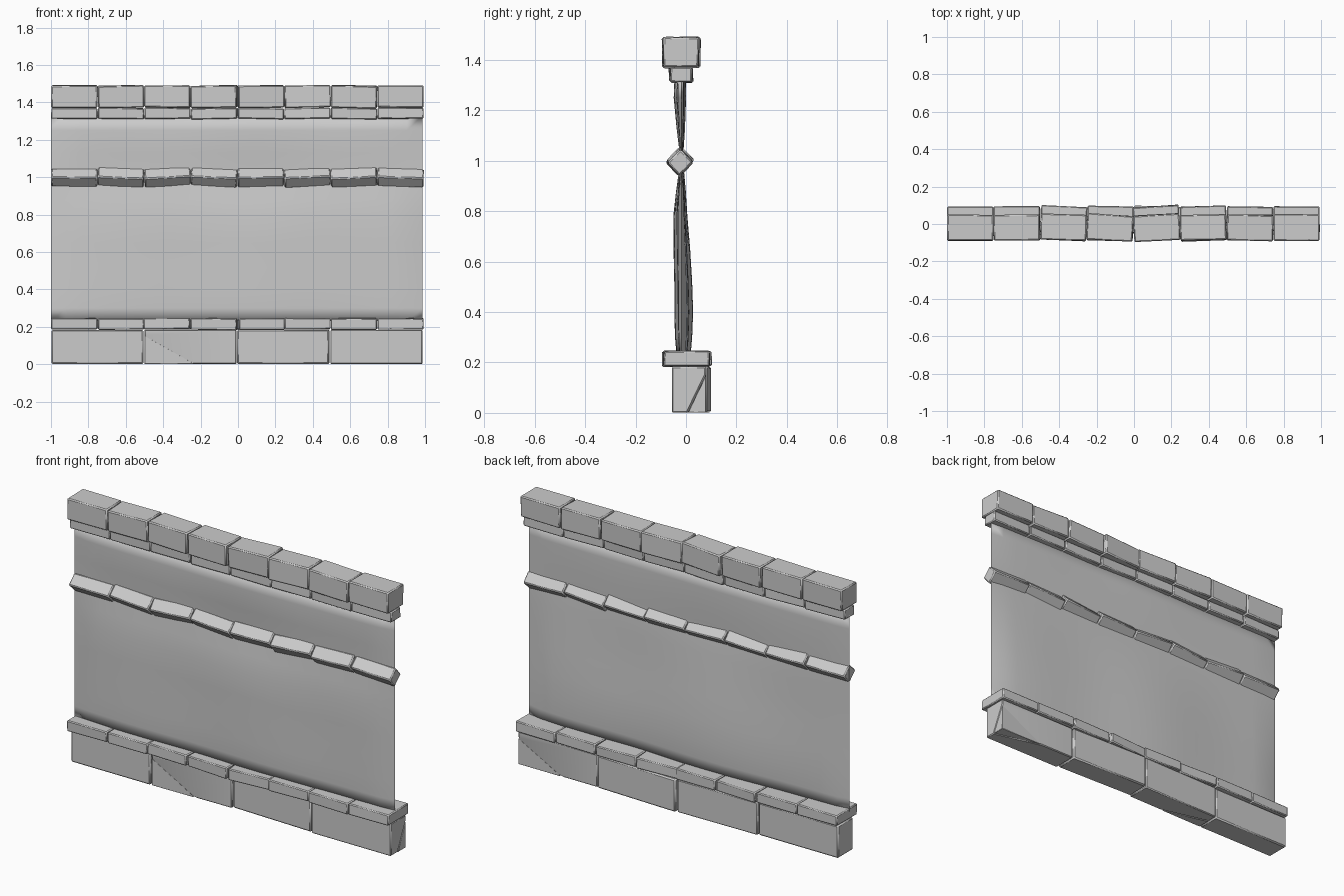
import bpy, bmesh, math, random
from mathutils import Matrix, Vector

if "Cube" in bpy.data.objects:
    bpy.data.objects.remove(bpy.data.objects["Cube"])

random.seed(4)


def finish(bm, name, bevel=0.0, angle=60):
    bmesh.ops.recalc_face_normals(bm, faces=bm.faces[:])
    me = bpy.data.meshes.new(name)
    bm.to_mesh(me)
    bm.free()
    ob = bpy.data.objects.new(name, me)
    bpy.context.collection.objects.link(ob)
    if bevel:
        mod = ob.modifiers.new("worn_edges", 'BEVEL')
        mod.width = bevel
        mod.segments = 1
        mod.limit_method = 'ANGLE'
    bpy.ops.object.select_all(action='DESELECT')
    ob.select_set(True)
    bpy.context.view_layer.objects.active = ob
    bpy.ops.object.shade_smooth_by_angle(angle=math.radians(angle))
    return ob


def block_mesh(bm, size, centre, yaw=0, roll=0, twist=0):
    m = (Matrix.Translation(centre) @ Matrix.Rotation(yaw, 4, 'Z')
         @ Matrix.Rotation(-roll, 4, 'Y') @ Matrix.Rotation(twist, 4, 'X')
         @ Matrix.Diagonal((*size, 1)))
    bmesh.ops.create_cube(bm, size=1, matrix=m)


def row(name, depth, height, y, z, yaws, rolls, twist=0, bevel=0.006):
    n = len(yaws)
    pitch = 1.994 / n
    for i in range(n):
        bm = bmesh.new()
        block_mesh(bm, (pitch - 0.003, depth, height),
                   Vector((-1 + pitch * (i + 0.5), y, z)), yaws[i], rolls[i],
                   twist + 0.02 * math.sin(i * 2.3))
        for v in bm.verts:  # hand-cut irregularity
            v.co.y += random.uniform(-.003, .003)
            v.co.z += random.uniform(-.002, .002)
        finish(bm, f"{name}_{i + 1}", bevel)


# Capping stones, string course, diamond rail and plinth ledge
row("cap_stone", 0.138, 0.119, -0.019, 1.431,
    [0, .01, -.03, -.06, .05, .03, -.01, 0], [0, .02, 0, .02, 0, .025, -.02, 0])
row("string_course", 0.086, 0.058, -0.020, 1.341,
    [0, .02, 0, -.03, .03, 0, .02, 0], [-.01, -.02, 0, .01, -.02, .01, -.01, 0], bevel=0.005)
row("diamond_rail", 0.073, 0.073, -0.024, 0.998,
    [0, -.03, .04, -.03, .02, .04, -.03, 0],
    [0, -.04, .05, -.05, .01, .05, .04, -.03], twist=math.pi / 4)
row("plinth_ledge", 0.183, 0.06, 0.003, 0.215,
    [0, .01, -.05, -.03, .07, .02, -.01, 0], [0, .01, 0, -.01, 0, 0, 0, 0], bevel=0.005)

# Plinth blocks, two of them with a cracked-off corner wedge
for i in range(4):
    cx, cy = -1 + 0.497 * (i + 0.5), (0.012, 0.02, 0.024, 0.011)[i]
    size, centre = (0.492, 0.135, 0.183), Vector((cx, cy, 0.0925))
    yaw = (0.0, 0.012, -0.03, 0.0)[i]
    if i % 2 == 0:
        bm = bmesh.new()
        block_mesh(bm, size, centre, yaw)
        finish(bm, f"plinth_block_{i + 1}", 0.007)
        continue
    s = 1 if i == 3 else -1
    end, face = cx + s * 0.246, cy + s * 0.0675
    a = Vector((end, face, 0.15))
    b = Vector((end, face - s * 0.065, 0.015))
    c = Vector((end - s * 0.26, face, 0.01))
    no = (b - a).cross(c - a).normalized()
    if no.dot(Vector((s, s, -1))) < 0:
        no = -no
    for part, side in (("block", -1), ("wedge", 1)):
        bm = bmesh.new()
        block_mesh(bm, size, centre, yaw)
        res = bmesh.ops.bisect_plane(bm, geom=bm.verts[:] + bm.edges[:] + bm.faces[:],
                                     plane_co=a + no * side * 0.001, plane_no=no,
                                     clear_outer=side < 0, clear_inner=side > 0)
        cut = [g for g in res["geom_cut"] if isinstance(g, bmesh.types.BMEdge)]
        bmesh.ops.contextual_create(bm, geom=cut)
        finish(bm, f"plinth_{part}_{i + 1}", 0.005 if side < 0 else 0.002, 40)

# Uneven plaster panel: (z, front y, back y), rippled along x, both faces
# meeting in one straight vertical edge at each end
profile = [(0.23, -.034, .004), (0.30, -.040, .010), (0.40, -.043, .014), (0.52, -.043, .010),
           (0.65, -.046, .002), (0.78, -.048, -.004), (0.88, -.038, -.006), (0.95, -.029, -.009),
           (1.00, -.024, -.012), (1.05, -.027, -.010), (1.13, -.036, -.006),
           (1.25, -.046, -.004), (1.33, -.042, -.006)]
bm = bmesh.new()
nx, n = 24, len(profile)
edge_y = -0.018
sides = []
for col in (1, 2):
    cols = []
    for k in range(nx + 1):
        x = -1 + 1.986 * k / nx
        swell = math.sin(math.pi * k / nx) ** 0.4 if 0 < k < nx else 0
        line = []
        for p in profile:
            amp = min(1, abs(p[0] - 1.0) * 3)
            if col == 1:
                ripple = -0.004 * amp * math.sin(x * 7 + p[0])
            else:
                ripple = 0.015 * amp * (0.5 + 0.5 * math.cos(x * 6 + 1)) * (1 if p[0] < 1 else .4)
            line.append(bm.verts.new((x, edge_y + swell * (p[col] + ripple - edge_y), p[0])))
        cols.append(line)
    for l0, l1 in zip(cols, cols[1:]):
        for j in range(n - 1):
            bm.faces.new((l0[j], l0[j + 1], l1[j + 1], l1[j]))
    sides.append(cols)
for j in (0, n - 1):  # close bottom and top
    for k in range(nx):
        f, b = sides
        bm.faces.new((f[k][j], f[k + 1][j], b[k + 1][j], b[k][j]))
bmesh.ops.remove_doubles(bm, verts=bm.verts[:], dist=1e-5)
finish(bm, "plaster_panel", angle=100)
